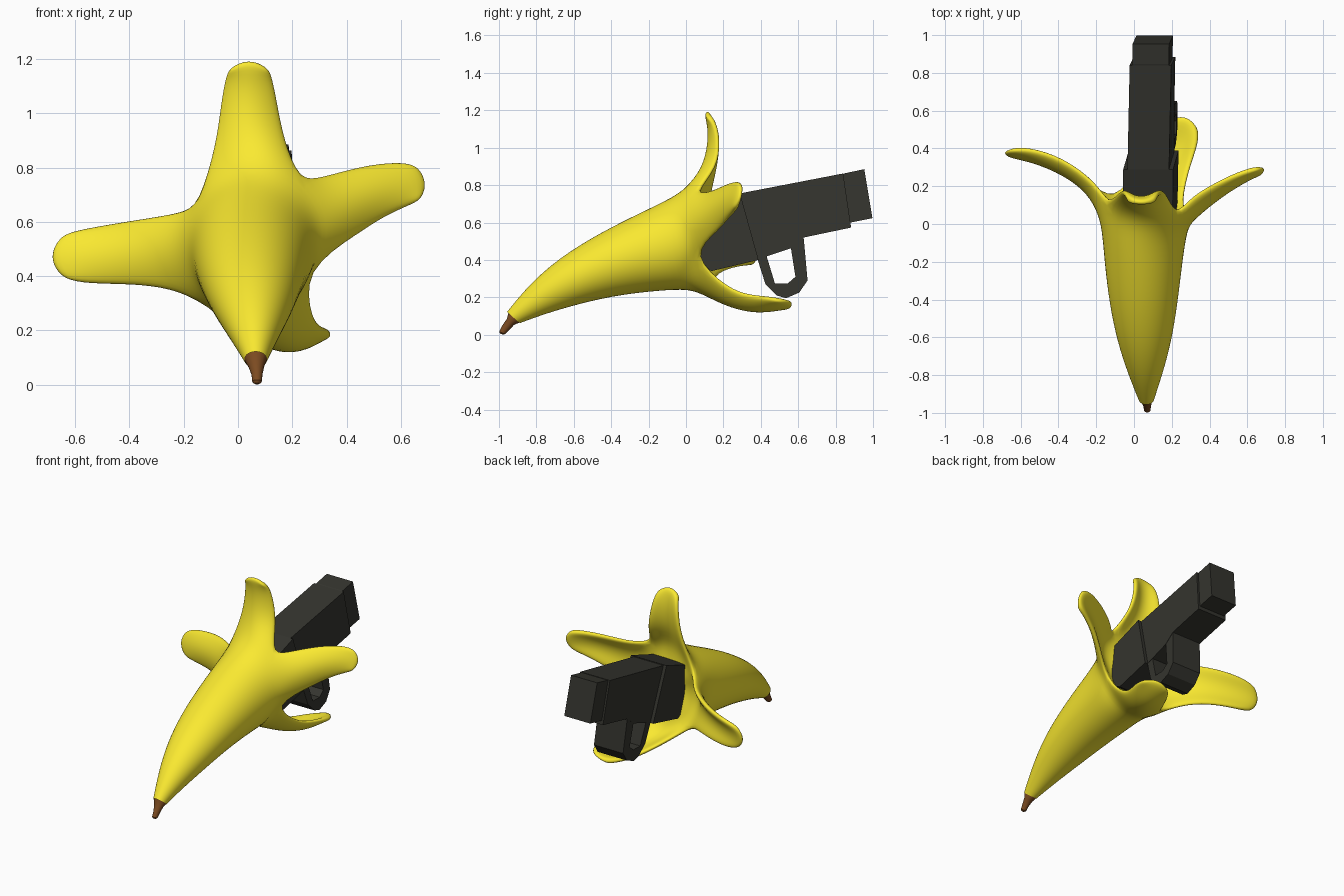
import bpy, bmesh, math
from mathutils import Vector as V

if "Cube" in bpy.data.objects:
    bpy.data.objects.remove(bpy.data.objects["Cube"])


def material(name, rgb):
    m = bpy.data.materials.new(name)
    m.diffuse_color = (*rgb, 1)
    m.use_nodes = True
    m.node_tree.nodes["Principled BSDF"].inputs["Base Color"].default_value = m.diffuse_color
    return m


YELLOW = material("peel_yellow", (0.96, 0.82, 0.03))
BROWN = material("stem_brown", (0.2, 0.07, 0.015))
DARK = material("dark_metal", (0.035, 0.035, 0.028))


def add_object(name, verts, faces, mat, smooth=False):
    """Mesh object with consistent outward normals."""
    me = bpy.data.meshes.new(name)
    me.from_pydata([tuple(v) for v in verts], [], faces)
    bm = bmesh.new()
    bm.from_mesh(me)
    bmesh.ops.recalc_face_normals(bm, faces=bm.faces)
    bm.to_mesh(me)
    bm.free()
    me.materials.append(mat)
    ob = bpy.data.objects.new(name, me)
    bpy.context.collection.objects.link(ob)
    for p in me.polygons:
        p.use_smooth = smooth
    return ob


def ring(cx, half_w, top, bot, n=16):
    """Elliptical section given by its top and bottom (y, z) points."""
    t, b = V((cx, *top)), V((cx, *bot))
    c, up = (t + b) / 2, (t - b) / 2 * 1.02
    return [c + V((half_w * 1.02, 0, 0)) * math.cos(a) + up * math.sin(a)
            for a in (2 * math.pi * i / n for i in range(n))]


# Peel body: sections from stem end to opening
verts, faces = [], []
sections = [
    (0.065, 0.042, (-0.957, 0.122), (-0.888, 0.062)),
    (0.06, 0.09, (-0.84, 0.268), (-0.75, 0.113)),
    (0.055, 0.144, (-0.68, 0.41), (-0.56, 0.168)),
    (0.05, 0.182, (-0.47, 0.54), (-0.36, 0.212)),
    (0.05, 0.207, (-0.25, 0.65), (-0.15, 0.235)),
    (0.056, 0.226, (-0.07, 0.735), (0.02, 0.245)),
]
for s in sections:
    verts += ring(*s)

# Opening ring: notches between petals, then each petal's root
notches = [V((0.258, 0.03, 0.42)), V((0.235, 0.03, 0.765)),
           V((-0.155, 0.10, 0.675)), V((-0.125, 0.11, 0.285))]
roots = [V((0.32, 0.015, 0.60)), V((0.05, 0.03, 0.81)),
         V((-0.20, 0.07, 0.485)), V((0.10, 0.11, 0.197))]


def across(c, w, cup):
    return [c + w * s + cup * s * s for s in (-1, -0.5, 0, 0.5, 1)]


base = len(verts)
opening = [None] * 16
for k in range(4):
    a, b = notches[k], notches[(k + 1) % 4]
    row = across(roots[k], (b - a) / 2, (a + b) / 2 - roots[k])
    for j, p in enumerate(row):
        opening[(4 * k - 2 + j) % 16] = p
verts += opening
for r in range(len(sections)):
    for i in range(16):
        a, b, n = r * 16, (r + 1) * 16, (i + 1) % 16
        faces.append((a + i, b + i, b + n, a + n))
first_petal_face = len(faces)

# Petals: side direction, then rows of centre x, y, z, half width, cup depth
petals = [
    ((-0.15, 0.2, 1), [(0.41, 0.10, 0.675, 0.135, 0.06), (0.52, 0.18, 0.725, 0.11, 0.04),
                       (0.62, 0.24, 0.748, 0.09, 0.02), (0.70, 0.28, 0.748, 0.07, 0)]),
    ((-1, 0, 0), [(0.045, 0.095, 0.93, 0.135, 0.07), (0.04, 0.115, 1.05, 0.112, 0.05),
                  (0.04, 0.11, 1.13, 0.092, 0.03), (0.04, 0.095, 1.19, 0.075, 0)]),
    ((0, -0.2, -1), [(-0.27, 0.185, 0.50, 0.15, 0.05), (-0.42, 0.28, 0.498, 0.128, 0.05),
                     (-0.57, 0.335, 0.482, 0.112, 0.035), (-0.695, 0.36, 0.472, 0.09, 0.01)]),
    ((0.93, -0.35, 0.25), [(0.16, 0.23, 0.14, 0.14, 0.07), (0.215, 0.36, 0.113, 0.125, 0.06),
                           (0.255, 0.47, 0.128, 0.115, 0.035), (0.285, 0.57, 0.16, 0.085, 0)]),
]
for k, (side, rows) in enumerate(petals):
    prev = [base + (4 * k - 2 + j) % 16 for j in range(5)]
    last = roots[k]
    for x, y, z, half, depth in rows:
        c = V((x, y, z))
        t = (c - last).normalized()
        w = V(side)
        w = (w - t * w.dot(t)).normalized()
        inward = w.cross(t)
        if inward.dot(V((0.08, 0.7, 0.5)) - c) < 0:
            inward.negate()
        # the tip row bends back at its ends, which rounds the petal
        bend = t * -half * 0.55 if (x, y, z) == rows[-1][:3] else V((0, 0, 0))
        cur = list(range(len(verts), len(verts) + 5))
        verts += across(c, w * half, inward * depth + bend)
        faces += [(prev[j], cur[j], cur[j + 1], prev[j + 1]) for j in range(4)]
        prev, last = cur, c

# Inner side of the petals, rims, and a floor that closes the opening
bm = bmesh.new()
bv = [bm.verts.new(v) for v in verts]
for f in faces:
    bm.faces.new([bv[i] for i in f])
bm.verts.index_update()
bm.normal_update()
shift = len(verts) - base
rim = []
for e in bm.edges:
    i, j = (v.index for v in e.verts)
    if e.is_boundary and min(i, j) >= base:
        rim.append((i, j, j + shift, i + shift))
verts += [v.co - v.normal * 0.034 for v in bv[base:]]
bm.free()
faces += [tuple(i + shift for i in reversed(f)) for f in faces[first_petal_face:]] + rim
floor = [base + shift + i for i in range(16)]
centre = sum((verts[i] for i in floor), V()) / 16
mid = len(verts)
verts += [verts[i].lerp(centre, 0.45) for i in floor] + [centre]
for i in range(16):
    n = (i + 1) % 16
    faces += [(floor[i], floor[n], mid + n, mid + i), (mid + i, mid + n, mid + 16)]
# notch ends join the outer and inner skins
peel = add_object("banana_peel", verts, faces, YELLOW, True)
sub = peel.modifiers.new("smooth", "SUBSURF")
sub.levels = sub.render_levels = 2

# Stem
sv = []
for s in [(0.065, 0.04, (-0.925, 0.145), (-0.865, 0.085)),
          (0.065, 0.044, (-0.945, 0.132), (-0.88, 0.07)),
          (0.067, 0.029, (-0.957, 0.085), (-0.92, 0.053)),
          (0.07, 0.02, (-0.98, 0.052), (-0.945, 0.025)),
          (0.07, 0.017, (-0.998, 0.018), (-0.968, 0.003)),
          (0.07, 0.009, (-0.995, 0.007), (-0.98, 0.001))]:
    sv += ring(*s)
sf = [(r * 16 + (i + 1) % 16, (r + 1) * 16 + (i + 1) % 16, (r + 1) * 16 + i, r * 16 + i)
      for r in range(5) for i in range(16)]
sf += [tuple(range(16)), tuple(range(95, 79, -1))]
stem = add_object("stem", sv, sf, BROWN, True)
bpy.context.view_layer.objects.active = stem
stem.select_set(True)
bpy.ops.object.shade_smooth_by_angle()


# Pistol parts: side profiles extruded across x, slightly yawed and rolled
def slab(name, profile, half):
    n = len(profile)
    pts = [V((0.097 + 0.035 * (y - 0.6) - 0.07 * (z - 0.6) + sx * half, y, z))
           for sx in (-1, 1) for y, z in profile]
    fs = [tuple(range(n)), tuple(range(2 * n - 1, n - 1, -1))]
    fs += [(i, i + n, (i + 1) % n + n, (i + 1) % n) for i in range(n)]
    add_object(name, pts, fs, DARK)


slab("rear_frame", [(0.0, 0.66), (0.288, 0.76), (0.388, 0.40), (0.136, 0.34), (0.05, 0.39)], 0.132)
slab("barrel_block", [(0.27, 0.752), (0.84, 0.862), (0.883, 0.573), (0.63, 0.52),
                      (0.56, 0.462), (0.375, 0.40)], 0.11)
slab("muzzle", [(0.83, 0.855), (0.848, 0.863), (0.953, 0.885), (0.997, 0.623), (0.86, 0.596)], 0.097)
slab("trigger_guard", [(0.37, 0.44), (0.385, 0.395), (0.425, 0.27), (0.485, 0.21), (0.535, 0.195),
                       (0.605, 0.225), (0.65, 0.29), (0.628, 0.53), (0.56, 0.47), (0.585, 0.31),
                       (0.545, 0.275), (0.475, 0.275), (0.428, 0.43)], 0.108)
